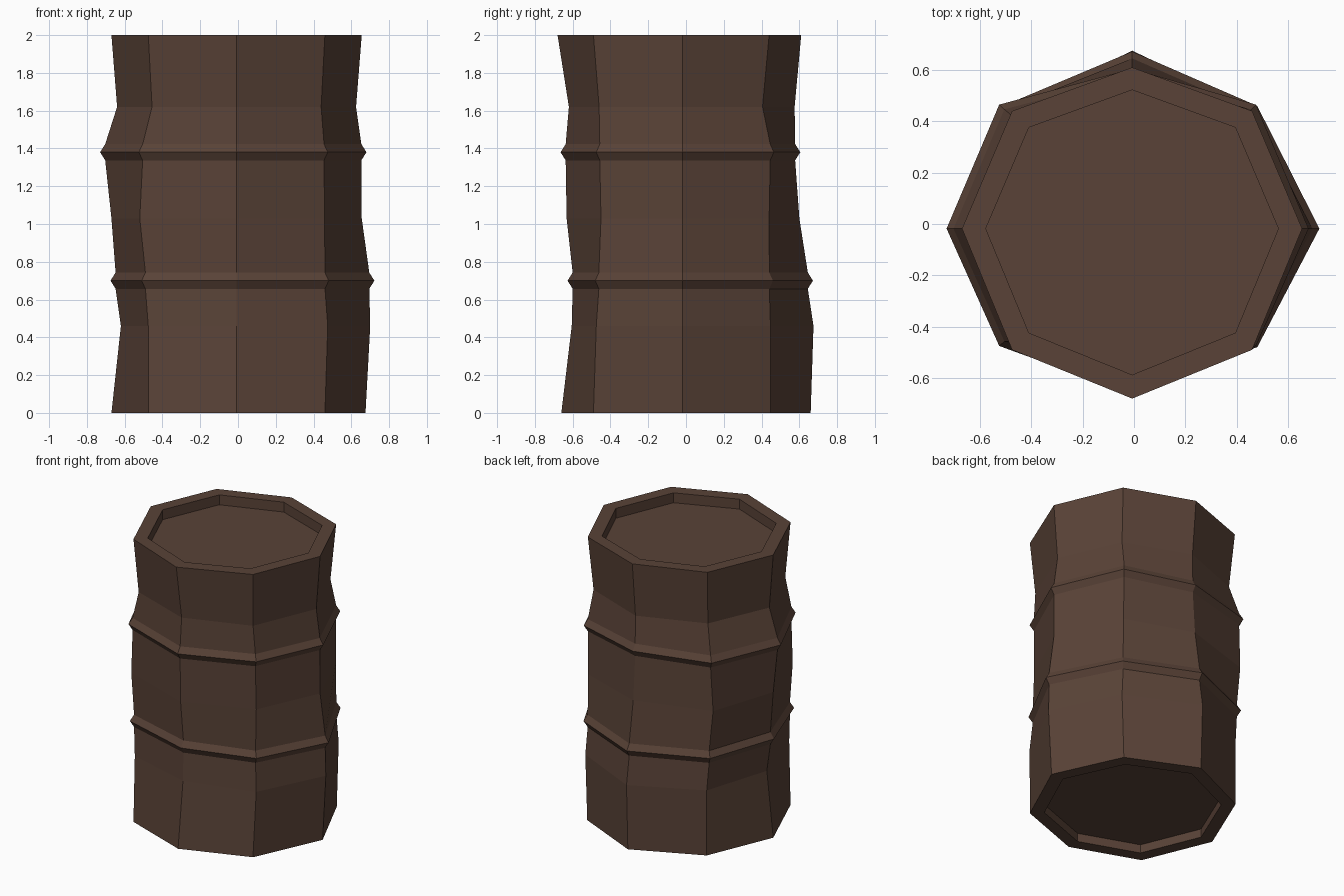
import bpy, bmesh
from mathutils import Vector

if "Cube" in bpy.data.objects:
    bpy.data.objects.remove(bpy.data.objects["Cube"])

CENTRE = Vector((-0.007, -0.018))

# Dented octagon sections:
# z, right x, left x, back y, front y, corner x right, corner x left, corner y back, corner y front
SECTIONS = [
    (0.00, 0.675, -0.67, 0.66, -0.66, 0.46, -0.475, 0.447, -0.49),
    (0.46, 0.70, -0.62, 0.675, -0.605, 0.475, -0.475, 0.447, -0.475),
    (0.70, 0.722, -0.675, 0.672, -0.627, 0.48, -0.51, 0.46, -0.48),
    (1.03, 0.655, -0.67, 0.60, -0.632, 0.458, -0.52, 0.44, -0.45),
    (1.38, 0.68, -0.73, 0.605, -0.664, 0.475, -0.525, 0.465, -0.475),
    (1.62, 0.625, -0.64, 0.575, -0.62, 0.44, -0.455, 0.405, -0.46),
    (2.00, 0.655, -0.67, 0.61, -0.68, 0.46, -0.475, 0.44, -0.49),
]
RIBS = (0.70, 1.38)


def octagon(right, left, back, front, xr, xl, yb, yf):
    cx, cy = CENTRE
    return [Vector(p) for p in ((right, cy), (xr, yb), (cx, back), (xl, yb),
                                (left, cy), (xl, yf), (cx, front), (xr, yf))]


def inset(ring, distance):
    return [p - (p - CENTRE).normalized() * distance for p in ring]


def scaled(ring, factor):
    return [CENTRE + (p - CENTRE) * factor for p in ring]


# Outer wall, with a narrow raised rib at each rib height
wall = []
for z, *dims in SECTIONS:
    ring = octagon(*dims)
    if z in RIBS:
        wall += [(z - 0.043, inset(ring, 0.027)), (z, ring), (z + 0.043, inset(ring, 0.027))]
    else:
        wall.append((z, ring))

# Recessed base and lid, following the rim shape
bottom, top = scaled(wall[0][1], 0.86), scaled(wall[-1][1], 0.86)
rings = [(0.06, bottom), (0.0, bottom)] + wall + [(2.0, top), (1.93, top)]

bm = bmesh.new()
loops = [[bm.verts.new((p.x, p.y, z)) for p in ring] for z, ring in rings]
for low, high in zip(loops, loops[1:]):
    for i in range(8):
        j = (i + 1) % 8
        bm.faces.new((low[i], low[j], high[j], high[i]))
bm.faces.new(loops[0][::-1])
bm.faces.new(loops[-1])

mesh = bpy.data.meshes.new("barrel")
bm.to_mesh(mesh)
bm.free()
barrel = bpy.data.objects.new("barrel", mesh)
bpy.context.collection.objects.link(barrel)

# Rusty brown paint
paint = bpy.data.materials.new("brown")
paint.diffuse_color = (0.1, 0.055, 0.038, 1)
paint.use_nodes = True
paint.node_tree.nodes["Principled BSDF"].inputs["Base Color"].default_value = paint.diffuse_color
mesh.materials.append(paint)
